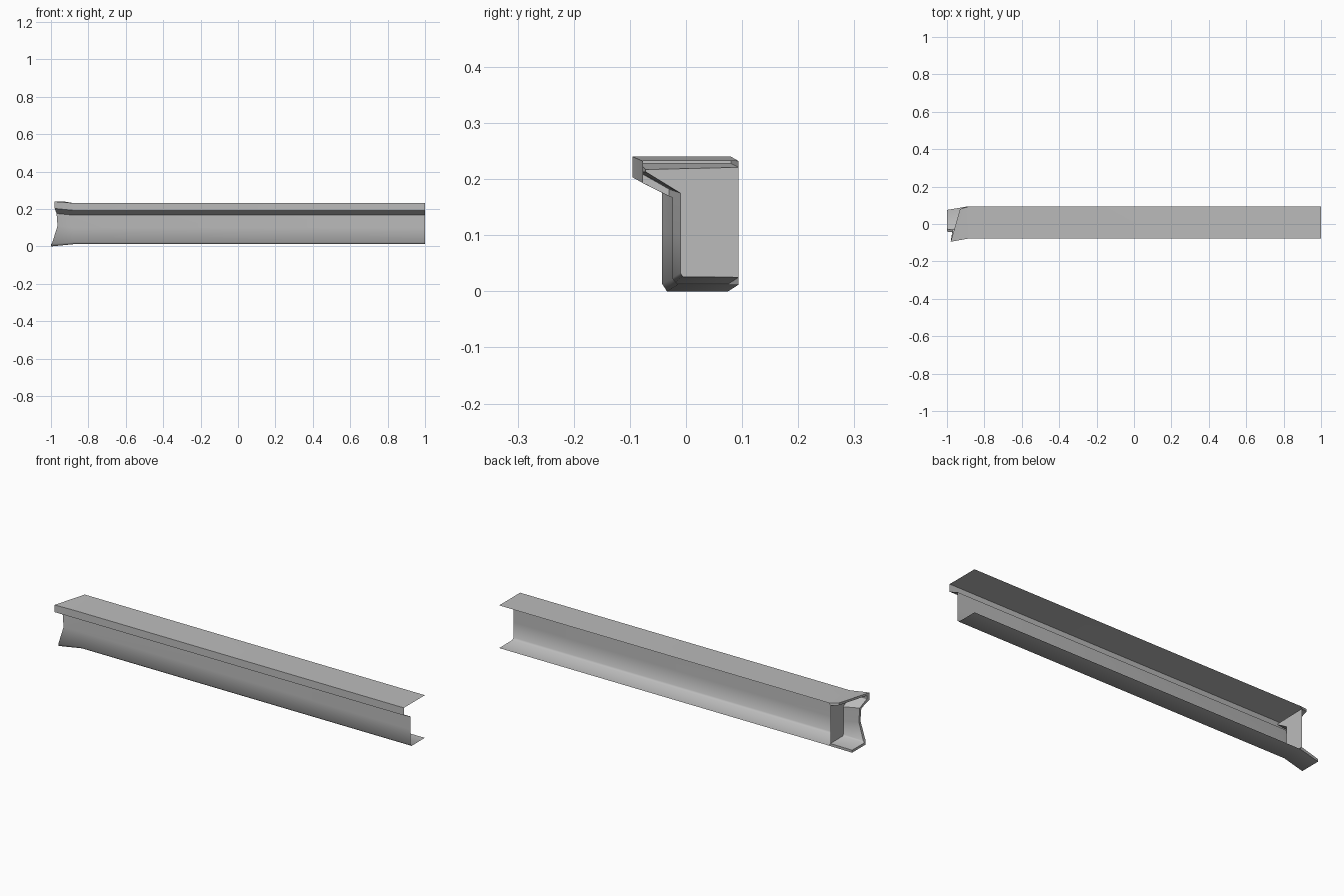
import bpy
import bmesh

default_cube = bpy.data.objects.get("Cube")
if default_cube:
    bpy.data.objects.remove(default_cube, do_unlink=True)


def make_material(name, color):
    material = bpy.data.materials.new(name)
    material.use_nodes = True
    material.diffuse_color = color
    shader = material.node_tree.nodes["Principled BSDF"]
    shader.inputs["Base Color"].default_value = color
    return material


def section(x, profile):
    """Place a (y, z) profile at one x position."""
    return [(x, y, z) for y, z in profile]


# Every cross-section runs from the top back edge, over the front lip and web,
# to the bottom back edge, so neighbouring sections can be lofted together.
beam_profile = [(.094, .232), (-.077, .232), (-.077, .193), (-.023, .167),
                (-.023, .1), (-.023, .022), (-.014, .012), (.094, .012)]
plate_profile = [(.094, .221), (-.072, .217), (-.072, .213), (-.01, .175),
                 (-.01, .1), (-.01, .033), (-.006, .026), (.094, .025)]

# Flared mouth: outer and inner edges of the rim
rim_outer = [(-.93, .08, .24), (-.98, -.095, .24), (-.98, -.095, .203),
             (-.97, -.043, .176), (-.965, -.043, .11), (-.995, -.043, .014),
             (-1, -.034, 0), (-1, .075, 0)]
rim_inner = [(-.93, .08, .228), (-.975, -.083, .228), (-.975, -.083, .212),
             (-.97, -.03, .182), (-.965, -.03, .11), (-.99, -.03, .02),
             (-1, -.024, .013), (-1, .075, .013)]

loops = [section(1, beam_profile), section(-.88, beam_profile),
         rim_outer, rim_inner, section(-.89, plate_profile)]

bm = bmesh.new()
rings = [[bm.verts.new(point) for point in loop] for loop in loops]

# Channel walls, flare, rim and inner lining
for ring, following in zip(rings, rings[1:]):
    for i in range(len(ring) - 1):
        bm.faces.new((ring[i], following[i], following[i + 1], ring[i + 1]))

# End plate inside the flare
bm.faces.new(reversed(rings[-1]))

# Strips closing the wall thickness on the open back
flare_rings = rings[1:]
bm.faces.new([ring[0] for ring in reversed(flare_rings)])
bm.faces.new([ring[-1] for ring in flare_rings])

mesh = bpy.data.meshes.new("channel_beam")
bm.to_mesh(mesh)
bm.free()
mesh.materials.append(make_material("plain grey", (.5, .5, .5, 1)))

beam = bpy.data.objects.new("channel_beam", mesh)
bpy.context.collection.objects.link(beam)

# Soft bend at the foot of the web, sharp edges elsewhere
bpy.ops.object.select_all(action="DESELECT")
beam.select_set(True)
bpy.context.view_layer.objects.active = beam
bpy.ops.object.shade_smooth_by_angle(angle=.9)
